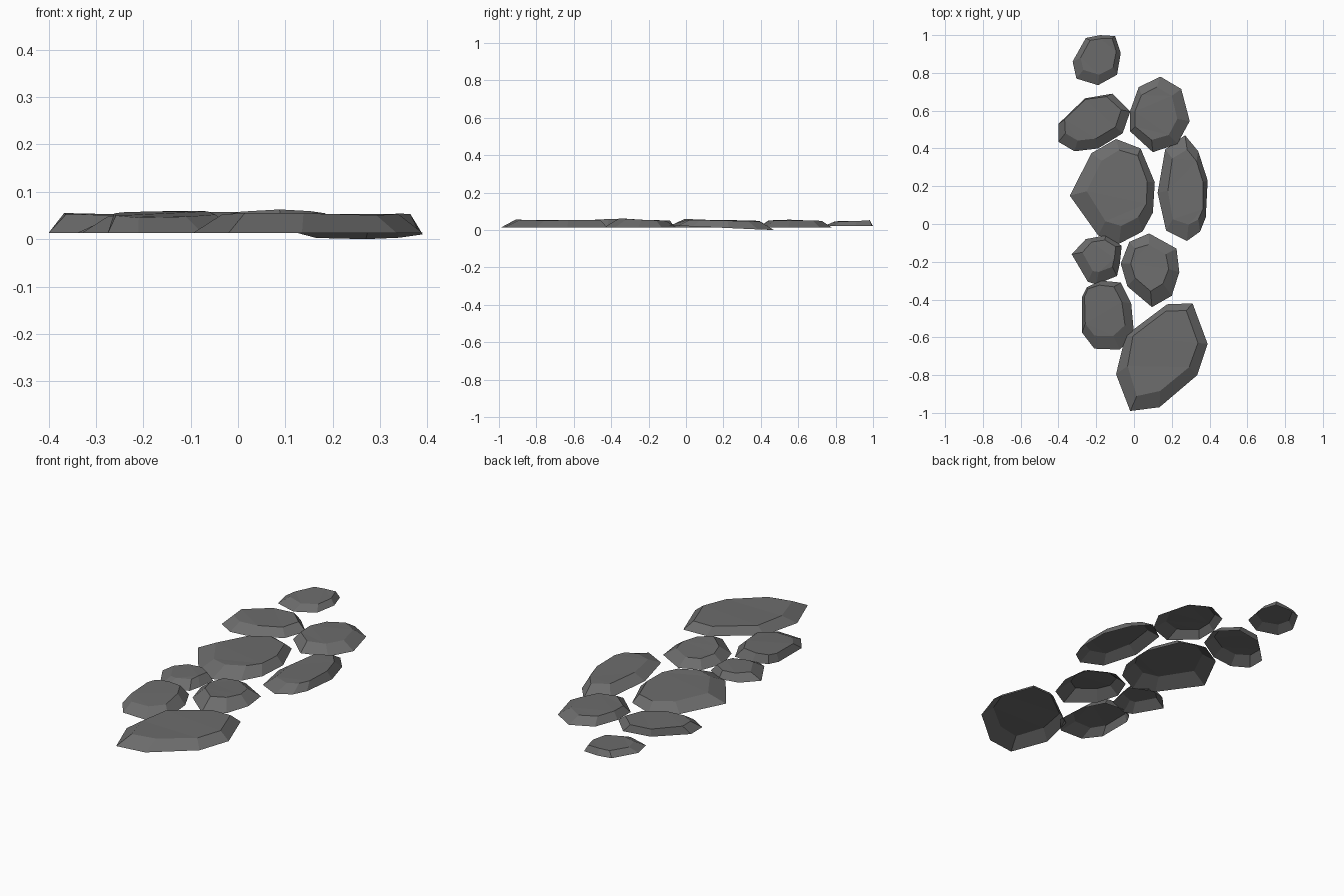
import bpy, bmesh, random

if "Cube" in bpy.data.objects:
    bpy.data.objects.remove(bpy.data.objects["Cube"])

random.seed(4)
gray = bpy.data.materials.new("stone gray")
gray.diffuse_color = (0.15, 0.15, 0.15, 1)
gray.use_nodes = True
gray.node_tree.nodes["Principled BSDF"].inputs["Base Color"].default_value = gray.diffuse_color


def stone(name, rim, scale, shift, top, tilt=(0, 0), base=0.013, dip=0.0):
    """Faceted slab shell: low rim, sloped flanks, tilted top, open underneath."""
    cx = sum(p[0] for p in rim) / len(rim)
    cy = sum(p[1] for p in rim) / len(rim)
    bm = bmesh.new()
    low, high = [], []
    for x, y in rim:
        low.append(bm.verts.new((x, y, max(0, base + dip * (y - cy)))))
        s = scale + random.uniform(-0.03, 0.03)
        dx, dy = (x - cx) * s + shift[0], (y - cy) * s + shift[1]
        z = top + tilt[0] * dx + tilt[1] * dy + random.uniform(-0.002, 0.002)
        high.append(bm.verts.new((cx + dx, cy + dy, z)))
    n = len(rim)
    for i in range(n):
        j = (i + 1) % n
        bm.faces.new((low[i], low[j], high[j], high[i]))
    bm.faces.new(high)
    bmesh.ops.recalc_face_normals(bm, faces=bm.faces)
    bm.faces.ensure_lookup_table()
    if bm.faces[-1].normal.z < 0:
        bmesh.ops.reverse_faces(bm, faces=bm.faces)
    bmesh.ops.triangulate(bm, faces=[bm.faces[-1]])
    me = bpy.data.meshes.new(name)
    bm.to_mesh(me)
    bm.free()
    me.materials.append(gray)
    bpy.context.collection.objects.link(bpy.data.objects.new(name, me))


# Back stones
stone("back_small_stone",
      [(-.325, .86), (-.255, .985), (-.18, 1), (-.10, .995), (-.07, .905),
       (-.09, .79), (-.19, .735), (-.305, .77)],
      .74, (.005, .015), .048, (0, .03), base=.02)
stone("back_left_stone",
      [(-.4, .53), (-.26, .665), (-.115, .69), (-.02, .595), (-.06, .48),
       (-.19, .40), (-.315, .385), (-.4, .435)],
      .77, (-.005, .025), .051, (-.02, 0))
stone("back_right_stone",
      [(-.02, .6), (.025, .725), (.14, .78), (.25, .715), (.295, .545),
       (.23, .425), (.1, .38), (-.02, .49)],
      .7, (-.015, 0), .05, (0, -.01))

# Middle stones
stone("middle_large_stone",
      [(-.34, .15), (-.225, .375), (-.095, .45), (.035, .4), (.11, .22),
       (.1, .06), (.045, -.04), (-.08, -.105), (-.19, -.06)],
      .73, (.01, .02), .054, (0, -.02))
stone("middle_right_stone",
      [(.125, .165), (.165, .395), (.27, .47), (.34, .385), (.39, .23),
       (.38, .035), (.35, -.04), (.28, -.09), (.17, -.035)],
      .73, (.01, .01), .05, (0, -.015), dip=-.046)
stone("middle_left_small_stone",
      [(-.33, -.16), (-.255, -.08), (-.15, -.06), (-.065, -.115),
       (-.075, -.21), (-.09, -.275), (-.2, -.32), (-.245, -.305)],
      .67, (.005, .02), .05, (.03, 0))

# Front stones
stone("front_middle_stone",
      [(-.07, -.21), (-.025, -.095), (.08, -.05), (.225, -.13), (.24, -.255),
       (.2, -.38), (.095, -.44), (-.035, -.33)],
      .65, (-.005, .01), .056, (0, -.04))
stone("front_left_stone",
      [(-.275, -.385), (-.25, -.335), (-.175, -.3), (-.07, -.31),
       (-.015, -.42), (0, -.58), (-.075, -.665), (-.21, -.66), (-.275, -.575)],
      .76, (-.015, .02), .053, (.02, .045))
stone("front_large_stone",
      [(-.095, -.795), (-.045, -.59), (.175, -.425), (.31, -.42),
       (.39, -.635), (.335, -.8), (.135, -.97), (-.02, -.99)],
      .77, (0, .02), .053, (-.005, 0))
